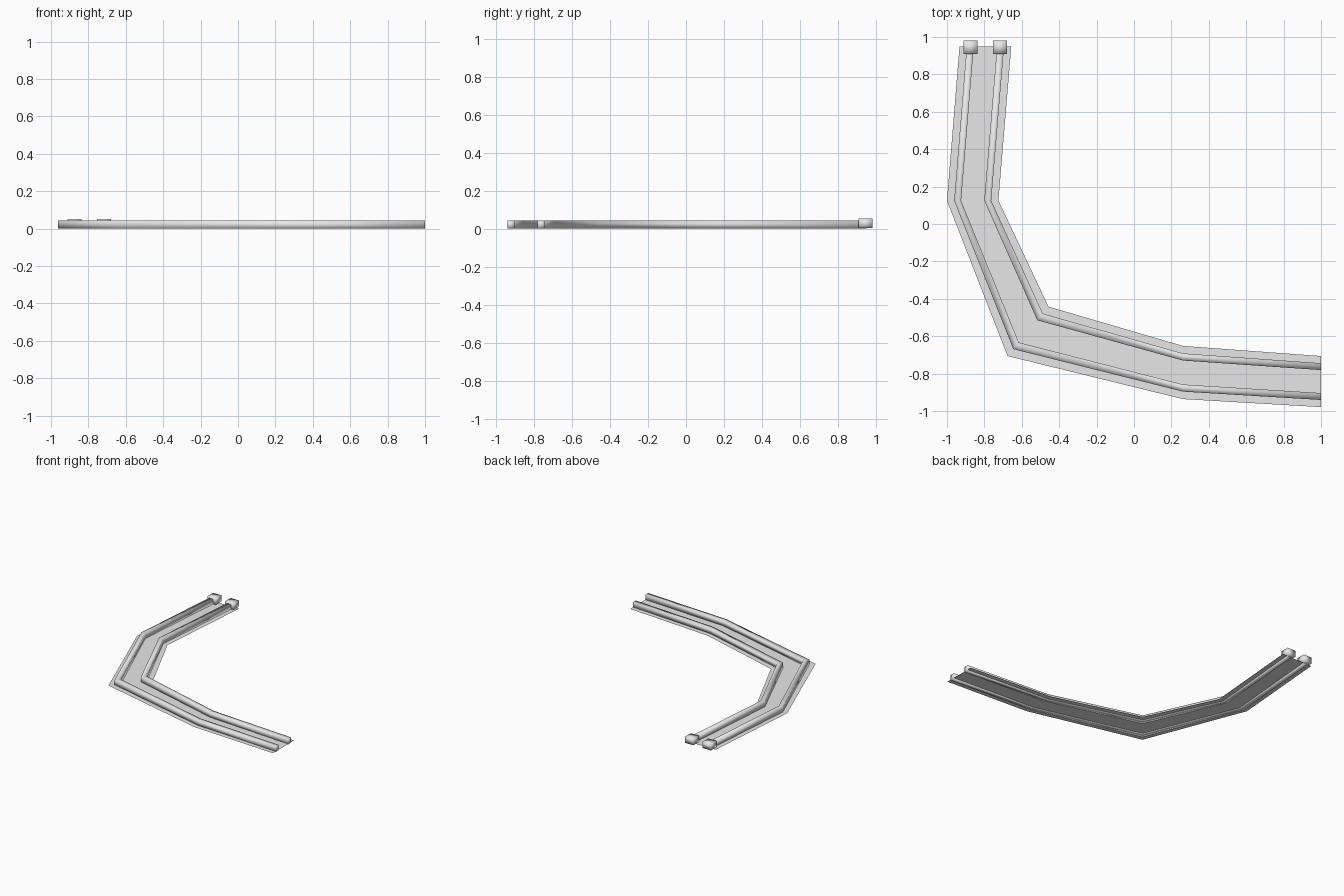
import bpy

if "Cube" in bpy.data.objects:
    bpy.data.objects.remove(bpy.data.objects["Cube"])

# One grey finish for everything
grey = bpy.data.materials.new("light grey")
grey.diffuse_color = (0.8, 0.8, 0.8, 1)
grey.use_nodes = True
grey.node_tree.nodes["Principled BSDF"].inputs["Base Color"].default_value = grey.diffuse_color

# Outer and inner borders of the bent track, from the back end to the right end
OUTER = [(-0.933, 0.95), (-1.0, 0.124), (-0.676, -0.706), (0.262, -0.936), (1.0, -0.979)]
INNER = [(-0.656, 0.95), (-0.725, 0.126), (-0.457, -0.442), (0.262, -0.652), (1.0, -0.706)]
PLATE_Z = 0.003
RAIL_H = 0.043


def across(i, t):
    """Point at fraction t across the track at station i."""
    (ax, ay), (bx, by) = OUTER[i], INNER[i]
    return ax + (bx - ax) * t, ay + (by - ay) * t


def add_mesh(name, verts, faces, smooth):
    mesh = bpy.data.meshes.new(name)
    mesh.from_pydata(verts, [], faces)
    mesh.materials.append(grey)
    for p in mesh.polygons:
        p.use_smooth = smooth
    mesh.update()
    obj = bpy.data.objects.new(name, mesh)
    bpy.context.collection.objects.link(obj)
    return obj


def sweep(name, section, closed, smooth):
    """Sweep a section of (fraction across, height) along the track."""
    n, m = len(OUTER), len(section)
    verts = [(*across(i, t), z) for i in range(n) for t, z in section]
    faces = []
    for i in range(n - 1):
        for j in range(m if closed else m - 1):
            k = (j + 1) % m
            faces.append((i * m + j, (i + 1) * m + j, (i + 1) * m + k, i * m + k))
    if closed:
        faces.append(tuple(range(m)))
        faces.append(tuple((n - 1) * m + j for j in reversed(range(m))))
    return add_mesh(name, verts, faces, smooth)


# Thin flat track bed
sweep("track_bed", [(0, PLATE_Z), (1, PLATE_Z)], False, False)

# Two square rails, softly shaded, with an end block on each
for side, a, b, cx in (("outer", 0.14, 0.275, -0.874), ("inner", 0.725, 0.86, -0.716)):
    sweep(side + "_rail", [(a, 0), (b, 0), (b, RAIL_H), (a, RAIL_H)], True, True)

    x0, x1, y0, y1, z0, z1 = cx - 0.038, cx + 0.038, 0.908, 0.981, PLATE_Z, 0.053
    corners = [(x, y, z) for z in (z0, z1) for x, y in ((x0, y0), (x1, y0), (x1, y1), (x0, y1))]
    walls = [(j, (j + 1) % 4, (j + 1) % 4 + 4, j + 4) for j in range(4)]
    add_mesh(side + "_end_block", corners, [(3, 2, 1, 0), (4, 5, 6, 7)] + walls, True)
